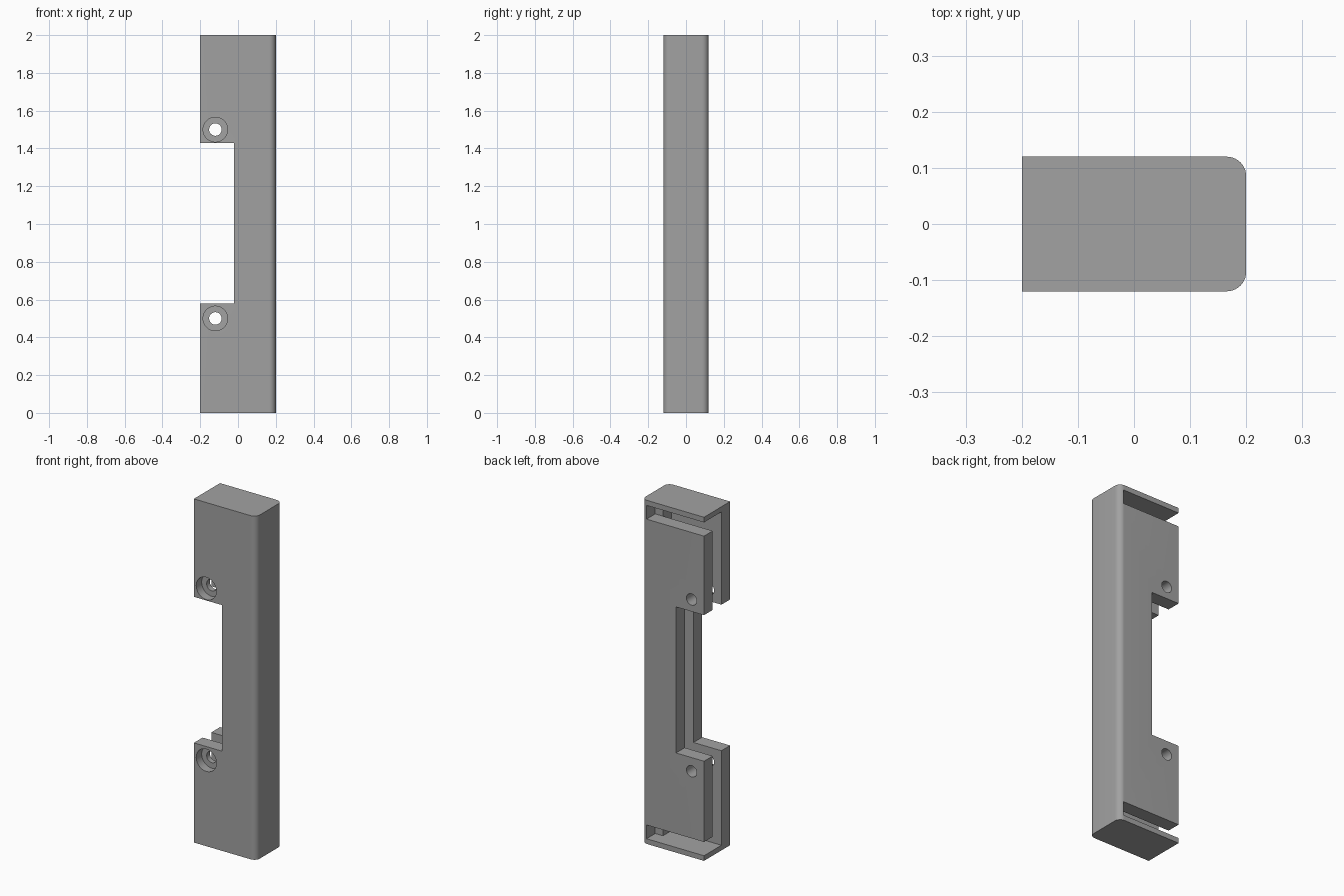
import bpy, bmesh
from math import radians
from mathutils import Matrix

default = bpy.data.objects.get("Cube")
if default:
    bpy.data.objects.remove(default, do_unlink=True)

HEIGHT, HALF_X, HALF_Y = 2.0, 0.2, 0.12
WALL = 0.03          # end caps and outer side
SLOT = 0.04          # half width of the inner slot
OUT = 0.1            # overshoot of cutters


def box_mesh(x, y, z):
    bm = bmesh.new()
    bmesh.ops.create_cube(bm, size=1)
    for v in bm.verts:
        v.co = [r[0] if c < 0 else r[1] for c, r in zip(v.co, (x, y, z))]
    return bm


def make_object(name, bm):
    mesh = bpy.data.meshes.new(name)
    bm.to_mesh(mesh)
    bm.free()
    obj = bpy.data.objects.new(name, mesh)
    bpy.context.collection.objects.link(obj)
    return obj


def cut(target, bm):
    """Subtract a cutter, apply the result and discard the cutter."""
    cutter = make_object("cutter", bm)
    cutter.hide_render = True
    mod = target.modifiers.new("cut", "BOOLEAN")
    mod.operation, mod.solver, mod.object = "DIFFERENCE", "EXACT", cutter
    bpy.ops.object.modifier_apply(modifier=mod.name)
    bpy.data.objects.remove(cutter, do_unlink=True)


def cylinder(radius, x, z, y0, y1):
    bm = bmesh.new()
    place = Matrix.Translation((x, (y0 + y1) / 2, z)) @ Matrix.Rotation(radians(90), 4, "X")
    bmesh.ops.create_cone(bm, cap_ends=True, segments=48, radius1=radius,
                          radius2=radius, depth=y1 - y0, matrix=place)
    return bm


# Solid bar with the two long outer edges rounded
bm = box_mesh((-HALF_X, HALF_X), (-HALF_Y, HALF_Y), (0, HEIGHT))
edges = [e for e in bm.edges if all(v.co.x > 0 for v in e.verts)
         and abs(e.verts[0].co.z - e.verts[1].co.z) > 1]
bmesh.ops.bevel(bm, geom=edges, offset=0.035, segments=10, profile=0.5, affect="EDGES")
body = make_object("handle_body", bm)
bpy.context.view_layer.objects.active = body
body.select_set(True)

# Long slot between front and back walls, open on one side
cut(body, box_mesh((-HALF_X - OUT, 0.12), (-SLOT, SLOT), (WALL, HEIGHT - WALL)))

# Grip notch through both walls
cut(body, box_mesh((-HALF_X - OUT, -0.02), (-HALF_Y - OUT, HALF_Y + OUT), (0.58, 1.43)))

# Openings in the back wall beside each end cap
for z in ((WALL, 0.11), (HEIGHT - 0.11, HEIGHT - WALL)):
    cut(body, box_mesh((-HALF_X - OUT, HALF_X - WALL), (SLOT, HALF_Y + OUT), z))

# Screw holes, counterbored from the front
for z in (0.5, 1.5):
    cut(body, cylinder(0.033, -0.12, z, -HALF_Y - OUT, HALF_Y + OUT))
    cut(body, cylinder(0.065, -0.12, z, -HALF_Y - OUT, -HALF_Y + 0.05))

# Plain grey finish
grey = bpy.data.materials.new("plain_grey")
grey.use_nodes = True
colour = (0.36, 0.36, 0.36, 1)
grey.diffuse_color = colour
grey.node_tree.nodes["Principled BSDF"].inputs["Base Color"].default_value = colour
body.data.materials.clear()
body.data.materials.append(grey)
bpy.ops.object.shade_smooth_by_angle(angle=radians(30))
